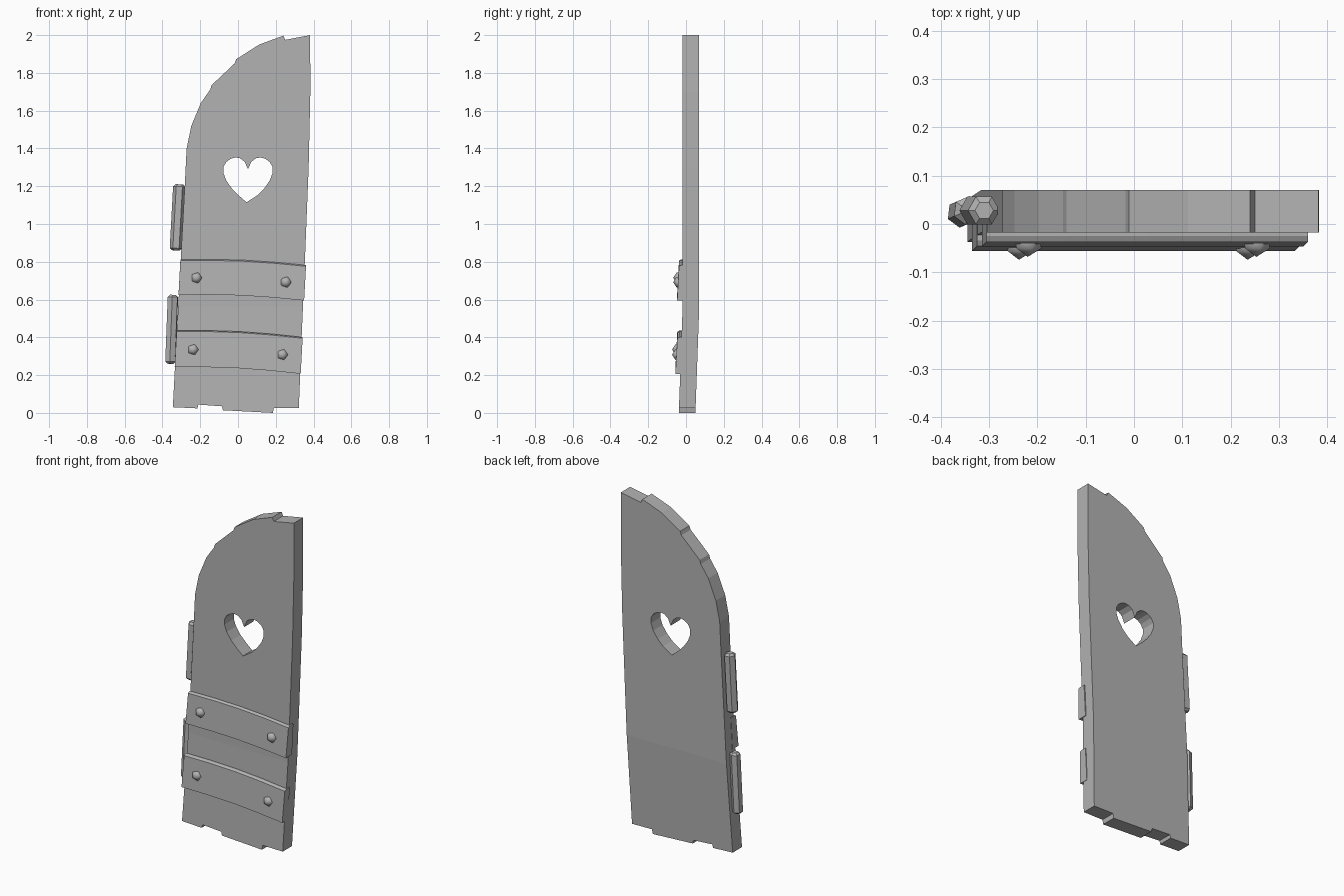
import bpy, bmesh, math
from mathutils import Vector

cube = bpy.data.objects.get("Cube")
if cube:
    bpy.data.objects.remove(cube, do_unlink=True)

grey = bpy.data.materials.new("plain grey")
grey.use_nodes = True
colour = (0.45, 0.45, 0.45, 1)
grey.diffuse_color = colour
grey.node_tree.nodes["Principled BSDF"].inputs["Base Color"].default_value = colour


def lean(z):
    """Forward bend of the lower door."""
    return -0.036 * max(0, 0.56 - z)


def add_object(name, bm):
    mesh = bpy.data.meshes.new(name)
    bmesh.ops.recalc_face_normals(bm, faces=bm.faces)
    bm.to_mesh(mesh)
    bm.free()
    obj = bpy.data.objects.new(name, mesh)
    bpy.context.collection.objects.link(obj)
    mesh.materials.append(grey)
    return obj


# Door panel: stepped plank outline with a heart-shaped hole
outline = [(-.345, .03), (-.215, .024), (-.21, .044), (-.085, .035), (-.08, .014),
           (.185, 0), (.19, .027), (.322, .025), (.337, .4), (.358, .9), (.374, 1.3),
           (.383, 1.7), (.382, 2), (.25, 1.975), (.24, 1.997), (.112, 1.95),
           (-.01, 1.872), (-.018, 1.85), (-.14, 1.735), (-.147, 1.712),
           (-.197, 1.64), (-.247, 1.52), (-.272, 1.4), (-.282, 1.2), (-.301, .85),
           (-.32, .5)]
lobe = [(.018, 1.33), (.042, 1.348), (.067, 1.352), (.092, 1.345), (.115, 1.328),
        (.13, 1.302), (.13, 1.27), (.115, 1.23), (.085, 1.187), (.05, 1.152)]
mid = 0.053
heart = ([(mid, 1.29)] + [(mid - x, z) for x, z in lobe] + [(mid - .008, 1.115)]
         + [(mid + x, z) for x, z in reversed(lobe)])

curve = bpy.data.curves.new("door_outline", "CURVE")
curve.dimensions = "2D"
curve.fill_mode = "BOTH"
curve.extrude = 0.044
for loop in (outline, heart):
    spline = curve.splines.new("POLY")
    spline.points.add(len(loop) - 1)
    for point, (x, z) in zip(spline.points, loop):
        point.co = (x, z, 0, 1)
    spline.use_cyclic_u = True
source = bpy.data.objects.new("door_outline", curve)
bpy.context.collection.objects.link(source)
bpy.context.view_layer.update()
flat = source.evaluated_get(bpy.context.evaluated_depsgraph_get())
bm = bmesh.new()
bm.from_mesh(flat.to_mesh())
flat.to_mesh_clear()
bpy.data.objects.remove(source, do_unlink=True)
bmesh.ops.remove_doubles(bm, verts=bm.verts, dist=0.0001)
for v in bm.verts:
    v.co = Vector((v.co.x, 0.026 - v.co.z, v.co.y))
for height in (0.56, 0.3):
    bmesh.ops.bisect_plane(bm, geom=bm.verts[:] + bm.edges[:] + bm.faces[:],
                           plane_co=(0, 0, height), plane_no=(0, 0, 1))
for v in bm.verts:
    v.co.y += lean(v.co.z)
for f in bm.faces:
    f.smooth = False
add_object("door_panel", bm)


# Straps: slightly bowed planks overlapping the door edges
def strap(name, left, right, low, high, drop, front, back):
    bm = bmesh.new()
    rings = []
    steps = 4
    for i in range(steps + 1):
        t = i / steps
        x = left + (right - left) * t
        z = -drop * t + 0.012 * math.sin(math.pi * t)
        rings.append([bm.verts.new(p) for p in (
            (x - .01, front - .006, low + z), (x, front + .004, high + z - .006),
            (x, front + .016, high + z), (x, back, high + z), (x - .01, back, low + z))])
    for a, b in zip(rings, rings[1:]):
        for j in range(len(a)):
            k = (j + 1) % len(a)
            bm.faces.new((a[j], a[k], b[k], b[j]))
    bm.faces.new(rings[0])
    bm.faces.new(rings[-1][::-1])
    add_object(name, bm)


strap("upper_strap", -.305, .36, .625, .812, .03, -.041, .01)
strap("lower_strap", -.325, .342, .243, .437, .036, -.05, 0)


# Studs: faceted round heads
def stud(name, x, y, z):
    bpy.ops.mesh.primitive_ico_sphere_add(subdivisions=1, radius=0.032,
                                          location=(x, y, z), rotation=(math.pi / 2, 0, 0))
    obj = bpy.context.object
    obj.name = name
    obj.data.materials.append(grey)
    bpy.ops.object.shade_smooth_by_angle(angle=math.radians(50))


stud("upper_right_stud", -.22, -.036, .715)
stud("upper_left_stud", .253, -.036, .692)
stud("lower_right_stud", -.238, -.042, .335)
stud("lower_left_stud", .235, -.042, .308)


# Hinge barrels: six-sided rods with chamfered ends
def hinge(name, bottom, top, radius):
    a, b = Vector(bottom), Vector(top)
    bm = bmesh.new()
    bmesh.ops.create_cone(bm, cap_ends=True, segments=6, radius1=radius,
                          radius2=radius, depth=(b - a).length)
    ends = [e for e in bm.edges if abs(e.verts[0].co.z - e.verts[1].co.z) < 0.001]
    bmesh.ops.bevel(bm, geom=ends, offset=0.012, segments=1, affect="EDGES")
    obj = add_object(name, bm)
    obj.location = (a + b) / 2
    obj.rotation_mode = "QUATERNION"
    obj.rotation_quaternion = (b - a).to_track_quat("Z", "Y")


hinge("upper_hinge", (-.329, .028, .86), (-.31, .028, 1.21), .033)
hinge("lower_hinge", (-.358, .022, .26), (-.344, .028, .625), .03)
